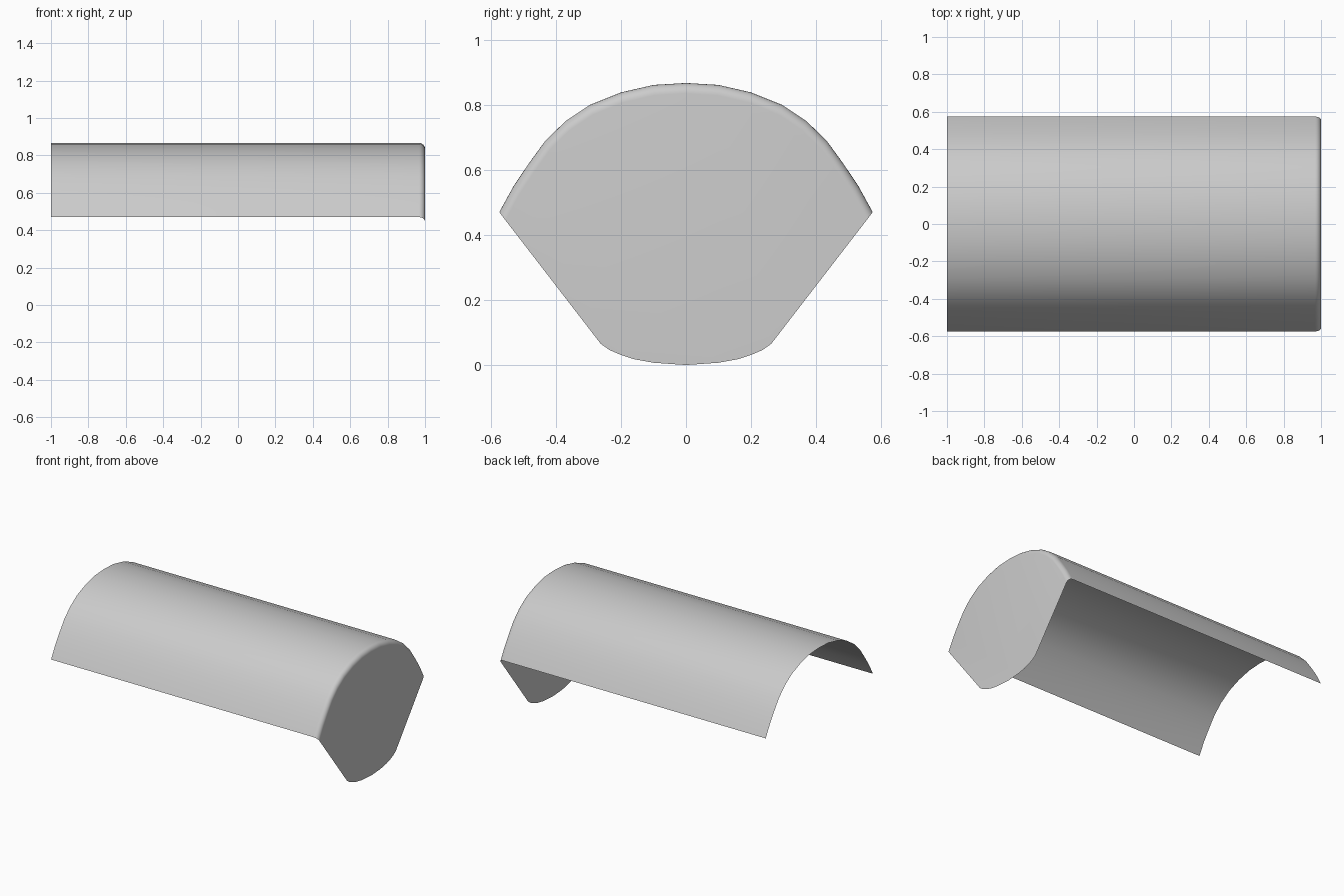
import bpy, bmesh, math
from mathutils import Vector

if "Cube" in bpy.data.objects:
    bpy.data.objects.remove(bpy.data.objects["Cube"])

# Half profiles (y, z), centre outwards
ARCH = [(0, .867), (.1, .861), (.2, .838), (.295, .80), (.37, .75),
        (.432, .69), (.483, .62), (.53, .55), (.574, .47)]
BASE = [(.262, .065), (.235, .046), (.2, .031), (.16, .018), (.1, .007), (0, 0)]
R = 0.032                      # rounded edge between shell and end panel
PIVOT = Vector((0, -.285))     # where the panel's slanted sides converge


def mirrored(half):
    return [(-y, z) for y, z in reversed(half[1:])] + half


arch = [Vector(p) for p in mirrored(ARCH)]
bm = bmesh.new()


def section(x, inset):
    row = []
    for p in arch:
        q = p + (PIVOT - p).normalized() * inset
        row.append(bm.verts.new((x, q.x, q.y)))
    return row


# Shell: straight run, then rounded corner
rows = [section(-1, 0)]
for i in range(7):
    a = math.pi / 2 * i / 6
    rows.append(section(1 - R + R * math.sin(a), R * (1 - math.cos(a))))
for a, b in zip(rows, rows[1:]):
    for i in range(len(arch) - 1):
        bm.faces.new((a[i], b[i], b[i + 1], a[i + 1]))

# Flat end panel
lower = BASE + [(-y, z) for y, z in reversed(BASE[:-1])]
panel = bm.faces.new(list(reversed(rows[-1])) +
                     [bm.verts.new((1, -y, z)) for y, z in lower])
bm.normal_update()

# Face everything outwards
for f in bm.faces:
    out = Vector((1, 0, 0)) if f is panel else f.calc_center_median() - Vector((0, 0, .3))
    if f is not panel:
        out.x = 0.01
    if f.normal.dot(out) < 0:
        f.normal_flip()

mesh = bpy.data.meshes.new("arched_cover")
bm.to_mesh(mesh)
bm.free()
obj = bpy.data.objects.new("arched_cover", mesh)
bpy.context.collection.objects.link(obj)
bpy.context.view_layer.objects.active = obj
obj.select_set(True)
bpy.ops.object.shade_smooth_by_angle(angle=math.radians(35))
